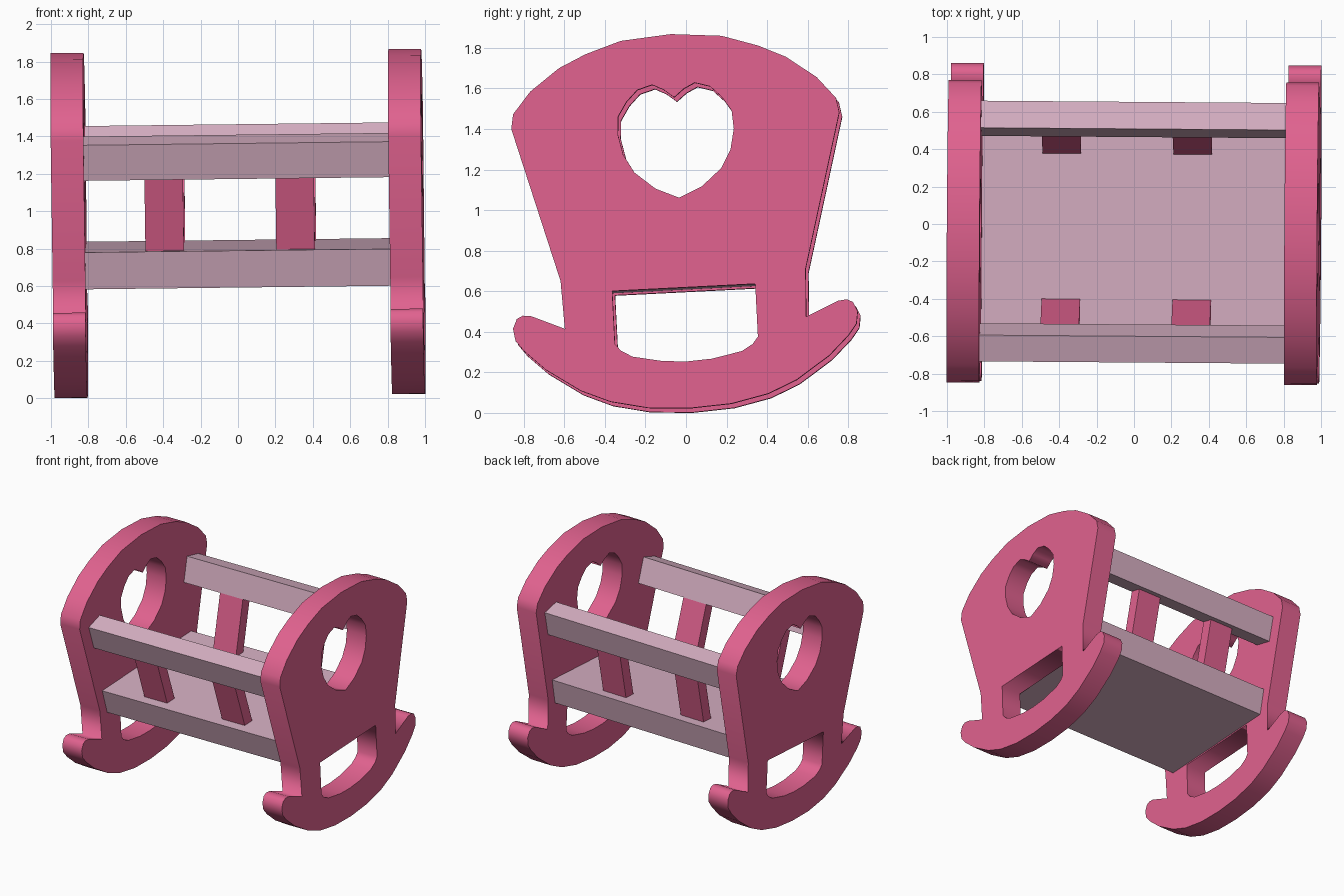
import bpy, bmesh
from math import radians
from mathutils import Matrix, Vector

if "Cube" in bpy.data.objects:
    bpy.data.objects.remove(bpy.data.objects["Cube"])


def material(name, rgb):
    m = bpy.data.materials.new(name)
    m.diffuse_color = (*rgb, 1)
    m.use_nodes = True
    m.node_tree.nodes["Principled BSDF"].inputs["Base Color"].default_value = m.diffuse_color
    return m


pink = material("rose pink", (0.75, 0.122, 0.275))
pale = material("pale pink", (0.68, 0.434, 0.546))
parts = []


def add(name, mesh, mat):
    ob = bpy.data.objects.new(name, mesh)
    bpy.context.collection.objects.link(ob)
    mesh.materials.clear()
    mesh.materials.append(mat)
    parts.append(ob)
    return ob


def prism(name, section, x0, x1, mat):
    """Extrude a (y, z) section along x."""
    bm = bmesh.new()
    f = bm.faces.new([bm.verts.new((x0, y, z)) for y, z in section])
    r = bmesh.ops.extrude_face_region(bm, geom=[f])
    vs = [v for v in r["geom"] if isinstance(v, bmesh.types.BMVert)]
    bmesh.ops.translate(bm, verts=vs, vec=(x1 - x0, 0, 0))
    bmesh.ops.recalc_face_normals(bm, faces=bm.faces)
    me = bpy.data.meshes.new(name)
    bm.to_mesh(me)
    bm.free()
    return add(name, me, mat)


def mirrored(half):
    """Close a half outline over the centre line."""
    return half + [(-y, z) for y, z in reversed(half) if y > 0]


# End panel outlines, right halves as (y, z)
outline = mirrored([
    (0, 1.872), (.249, 1.851), (.426, 1.794), (.56, 1.732), (.707, 1.624), (.797, 1.517),
    (.81, 1.445), (.605, .683), (.596, .447), (.757, .517), (.80, .522), (.83, .507),
    (.851, .46), (.842, .40), (.80, .345), (.70, .25), (.533, .138), (.39, .077),
    (.206, .037), (0, .025)])
heart = mirrored([
    (0, 1.56), (.05, 1.60), (.105, 1.627), (.18, 1.605), (.235, 1.55), (.28, 1.48),
    (.286, 1.39), (.265, 1.29), (.215, 1.20), (.115, 1.115), (0, 1.064)])
slot = mirrored([
    (.353, .621), (.353, .36), (.325, .325), (.27, .293), (.12, .263), (0, .256)])

# End panels with heart and slot cut through
OUT, INN = 0.99, 0.815
cu = bpy.data.curves.new("panel_profile", "CURVE")
cu.dimensions = "2D"
cu.fill_mode = "BOTH"
cu.extrude = (OUT - INN) / 2
for loop in (outline, heart, slot):
    sp = cu.splines.new("POLY")
    sp.points.add(len(loop) - 1)
    for p, (y, z) in zip(sp.points, loop):
        p.co = (y, z, 0, 1)
    sp.use_cyclic_u = True
tmp = bpy.data.objects.new("panel_profile", cu)
bpy.context.collection.objects.link(tmp)
bpy.context.view_layer.update()
stand = Matrix(((0, 0, 1, 0), (1, 0, 0, 0), (0, 1, 0, 0), (0, 0, 0, 1)))
for side, name in ((-1, "left_end_panel"), (1, "right_end_panel")):
    me = bpy.data.meshes.new_from_object(tmp.evaluated_get(bpy.context.evaluated_depsgraph_get()))
    me.name = name
    me.transform(Matrix.Translation((side * (OUT + INN) / 2, 0, -0.012)) @ stand)
    add(name, me, pink)
bpy.data.objects.remove(tmp)

# Bed base, a slab with sloping sides
prism("bed_base", [(-.565, .82), (.565, .82), (.515, .62), (-.515, .62)], -.82, .82, pale)

# Leaning side rails and their posts
c, s = .964, .267
for side, name in ((-1, "front"), (1, "back")):
    def lean(y, z, w, h):
        """Leaning rectangle from its inner top corner."""
        pts = [(y, z), (y + w * c, z - w * s),
               (y + w * c - h * s, z - w * s - h * c), (y - h * s, z - h * c)]
        return [(side * a, b) for a, b in pts]

    prism(name + "_rail", lean(.555, 1.44, .148, .20), -.82, .82, pale)
    for i, x in enumerate((-.39, .31)):
        prism(f"{name}_post_{i + 1}", lean(.514, 1.27, .09, .50), x - .103, x + .103, pink)

# The cradle is rocked slightly to one side, then set on the ground
pivot = Vector((0, 0, .45))
tilt = (Matrix.Translation(pivot) @ Matrix.Rotation(radians(2.9), 4, "X")
        @ Matrix.Rotation(radians(-.7), 4, "Y") @ Matrix.Rotation(radians(-.4), 4, "Z")
        @ Matrix.Translation(-pivot))
for ob in parts:
    ob.data.transform(tilt)
co = [v.co for ob in parts for v in ob.data.vertices]
mid = [(min(p[k] for p in co) + max(p[k] for p in co)) / 2 for k in (0, 1)]
ground = min(p.z for p in co)
for ob in parts:
    ob.data.transform(Matrix.Translation((-mid[0], -mid[1], -ground)))
